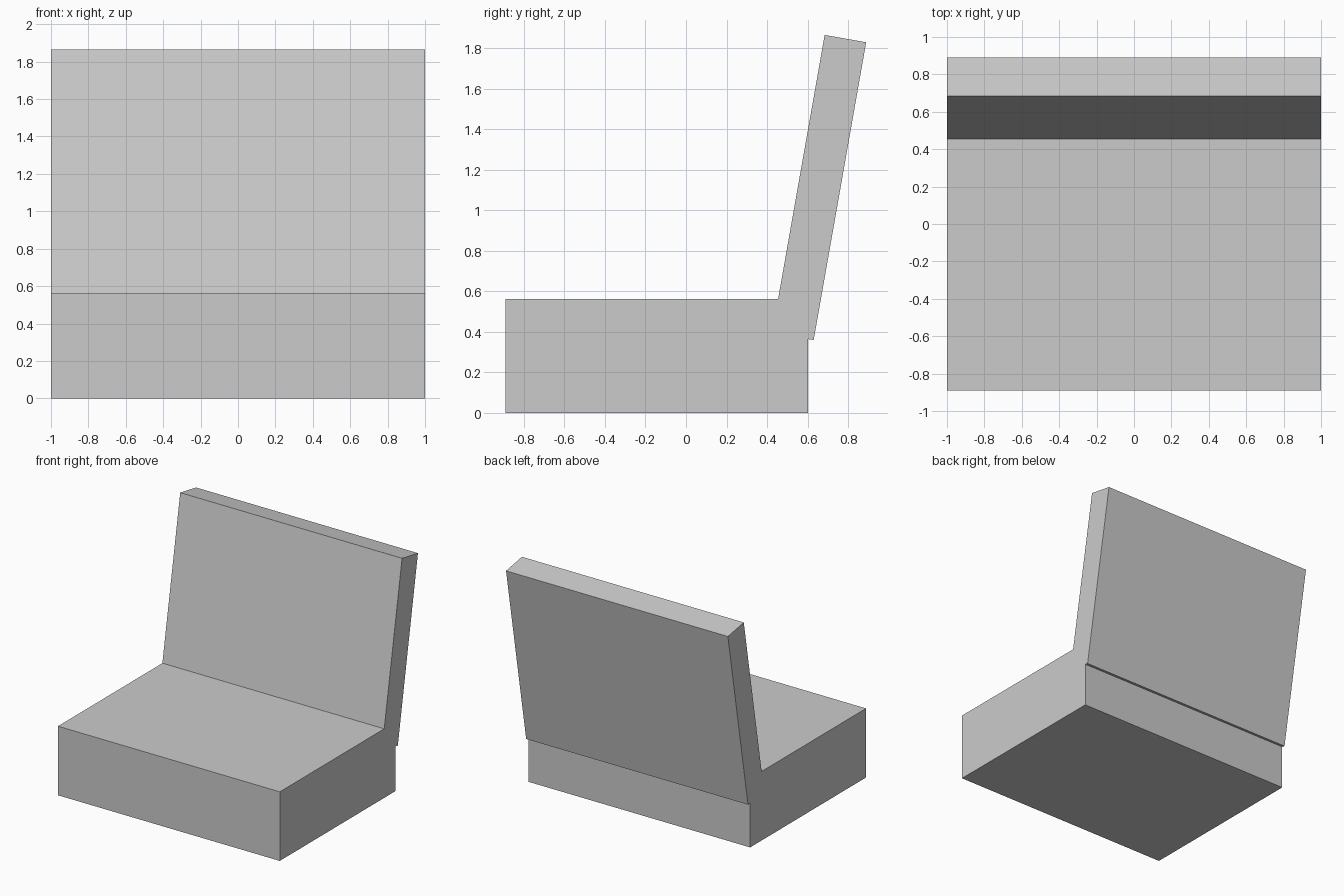
import bpy
import math

if "Cube" in bpy.data.objects:
    bpy.data.objects.remove(bpy.data.objects["Cube"])


def box(name, size, location, tilt=0.0):
    bpy.ops.mesh.primitive_cube_add(size=1, location=location)
    obj = bpy.context.object
    obj.name = name
    obj.scale = size
    bpy.ops.object.transform_apply(location=False, rotation=False, scale=True)
    obj.rotation_euler.x = math.radians(tilt)
    return obj


# Thick seat block resting on the ground
box("seat", (2.0, 1.492, 0.563), (0, -0.144, 0.2815))

# Backrest slab leaning backwards, sunk into the rear of the seat
box("backrest", (2.0, 0.208, 1.492), (0, 0.657, 1.112), tilt=-10)
